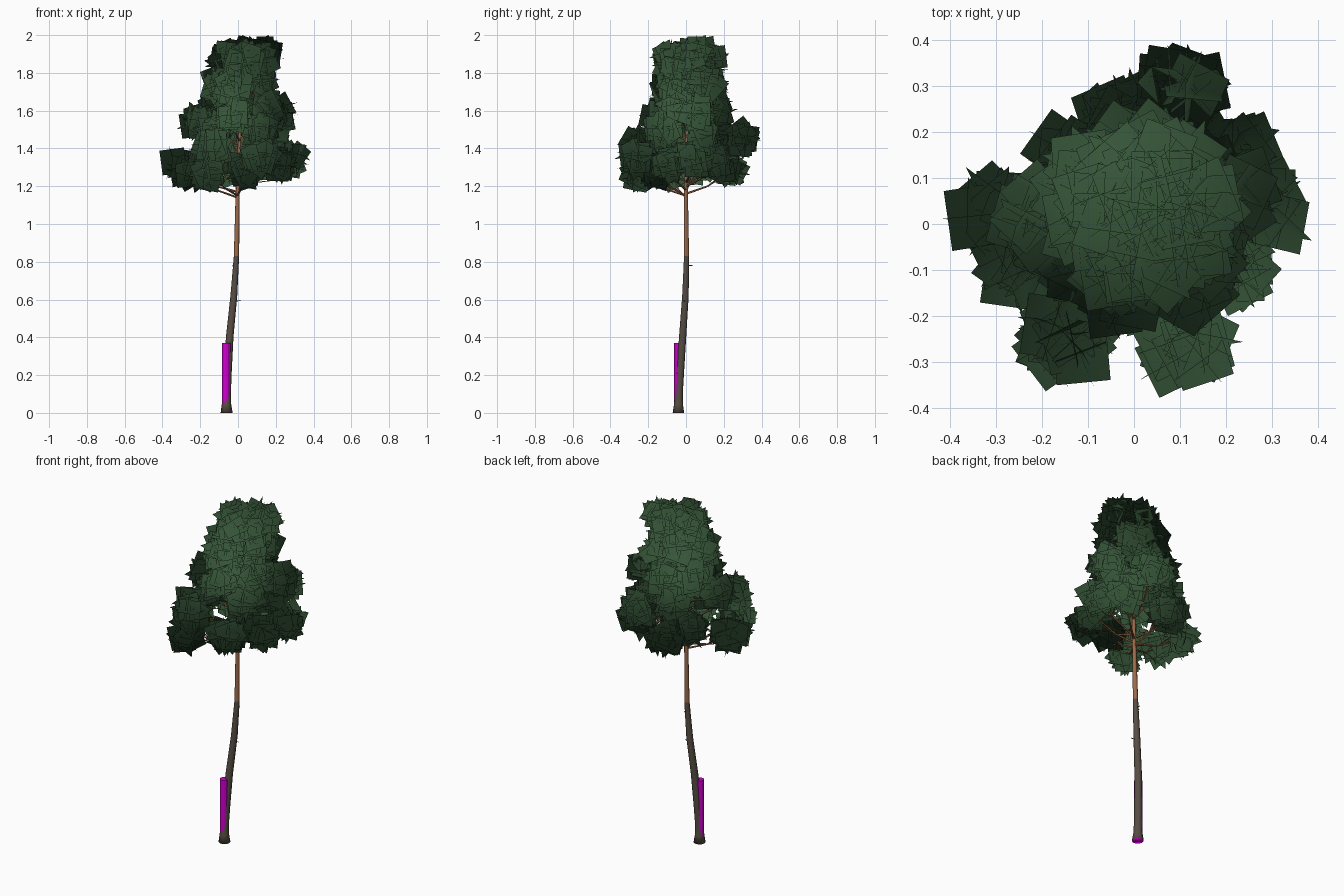
import bpy, bmesh, math, random
from mathutils import Vector, Matrix, Euler

random.seed(11)
cube = bpy.data.objects.get("Cube")
if cube:
    bpy.data.objects.remove(cube, do_unlink=True)


def material(name, rgb):
    m = bpy.data.materials.new(name)
    m.use_nodes = True
    m.diffuse_color = (*rgb, 1)
    m.node_tree.nodes["Principled BSDF"].inputs["Base Color"].default_value = (*rgb, 1)
    return m


NEEDLES = material("needle green", (0.035, 0.088, 0.038))
BARK = material("grey bark", (0.095, 0.075, 0.057))
UPPER = material("orange bark", (0.34, 0.145, 0.065))
MAGENTA = material("magenta", (0.62, 0.0, 0.62))


def finish(bm, name, mats, smooth=False):
    me = bpy.data.meshes.new(name)
    bm.to_mesh(me)
    bm.free()
    for m in mats:
        me.materials.append(m)
    for p in me.polygons:
        p.use_smooth = smooth
    ob = bpy.data.objects.new(name, me)
    bpy.context.scene.collection.objects.link(ob)
    return ob


def tube(bm, path, radii, sides, level=False):
    """Sweep a ring along a path; level keeps the rings horizontal."""
    rings = []
    for i, p in enumerate(path):
        d = Vector(path[min(i + 1, len(path) - 1)]) - Vector(path[max(i - 1, 0)])
        rot = Matrix() if level else d.to_track_quat('Z', 'Y').to_matrix().to_4x4()
        rings.append([bm.verts.new(Vector(p) + rot @ Vector(
            (radii[i] * math.cos(a), radii[i] * math.sin(a), 0)))
            for a in (2 * math.pi * k / sides for k in range(sides))])
    for a, b in zip(rings, rings[1:]):
        for k in range(sides):
            j = (k + 1) % sides
            bm.faces.new((a[k], a[j], b[j], b[k]))
    bm.faces.new(rings[0][::-1])
    bm.faces.new(rings[-1])


# Trunk: grey below, orange above, magenta cut face underneath
trunk_path = [(-.06, -.04, 0), (-.061, -.04, .045), (-.059, -.037, .11),
              (-.054, -.03, .22), (-.044, -.018, .4), (-.022, -.003, .62),
              (-.008, .003, .83), (-.002, 0, 1.15), (.01, .005, 1.5), (.02, .01, 1.82)]
bm = bmesh.new()
tube(bm, trunk_path, [.032, .025, .0215, .021, .02, .018, .014, .011, .008, .003], 10, True)
for f in bm.faces:
    z = f.calc_center_median().z
    f.material_index = 2 if z < .001 else int(z > .83)
finish(bm, "trunk", [BARK, UPPER, MAGENTA], True)

# Short dead twigs on the trunk
bm = bmesh.new()
for a, b in [((-.02, -.003, .59), (.012, -.012, .595)),
             ((-.01, .003, .78), (-.012, .034, .78)),
             ((-.01, .003, .77), (-.032, .004, .78))]:
    tube(bm, [a, b], [.003, .002], 5)
finish(bm, "dead_twigs", [BARK])

# Upright magenta sleeve round the foot
bm = bmesh.new()
tube(bm, [(-.063, -.04, .03), (-.063, -.04, .37)], [.0225, .0225], 12, True)
finish(bm, "trunk_sleeve", [MAGENTA])

# Foliage clump centres, from the lowest tier to the crown
low = [(-.30, .03, 1.30), (.29, .04, 1.35), (-.14, -.24, 1.28), (.11, -.27, 1.36),
       (-.23, -.08, 1.27), (.10, .28, 1.45), (-.02, .23, 1.29), (.20, .16, 1.33),
       (.19, -.09, 1.31), (-.14, .13, 1.34), (.04, -.15, 1.28), (-.13, -.24, 1.42)]
mid = [(-.22, .03, 1.55), (.21, .06, 1.59), (-.03, -.14, 1.57), (.03, .15, 1.60),
       (.13, -.12, 1.50), (-.12, .09, 1.63), (.15, .09, 1.45), (-.12, -.07, 1.48),
       (.14, -.04, 1.63), (-.03, .16, 1.46)]
upper = [(-.03, -.11, 1.72), (-.11, .01, 1.74), (.10, .11, 1.74), (.10, -.05, 1.75),
         (-.03, .10, 1.77), (.02, .0, 1.63)]
crown = [(-.07, .03, 1.875), (.13, .05, 1.885), (.04, -.08, 1.87), (.05, .12, 1.88),
         (.03, .03, 1.89), (.12, -.03, 1.85)]


def trunk_point(z):
    for a, b in zip(trunk_path, trunk_path[1:]):
        if a[2] <= z <= b[2]:
            return Vector(a).lerp(Vector(b), (z - a[2]) / (b[2] - a[2]))
    return Vector(trunk_path[-1])


# Branches rising outward into each clump, with side twigs
bm = bmesh.new()
for c in low + mid + upper + crown:
    tip = Vector(c)
    root = trunk_point(max(1.14, c[2] - .13))
    bend = root.lerp(tip, .5) - Vector((0, 0, .025))
    tube(bm, [root, bend, tip], [.006, .0045, .002], 5)
    for _ in range(2):
        off = Vector([random.uniform(-.05, .05) for _ in range(3)])
        tube(bm, [bend, bend.lerp(tip, .7) + off], [.003, .0015], 4)
finish(bm, "branches", [UPPER])


def outward(p):
    """Soft foliage normal pointing out of the crown."""
    return Vector((p.x, p.y, (p.z - 1.48) * .8)).normalized()


def clump(bm, centre, count, size):
    """Triples of crossed square cards scattered round a centre."""
    for _ in range(count):
        d = Vector([random.gauss(0, 1) for _ in range(3)]).normalized()
        pos = Vector(centre) + d * random.uniform(.025, .055)
        turn = Euler((random.uniform(-.35, .35), random.uniform(-.35, .35),
                      random.uniform(0, math.pi))).to_matrix()
        s = size * random.uniform(.44, .54)
        for axis in range(3):
            u, v = Vector(), Vector()
            u[(axis + 1) % 3] = s
            v[(axis + 2) % 3] = s
            spin = Matrix.Rotation(random.uniform(-.4, .4), 3, u.cross(v))
            u, v = turn @ spin @ u, turn @ spin @ v
            if u.cross(v).dot(outward(pos)) < 0:
                u, v = v, u
            corners = [pos - u - v, pos + u - v, pos + u + v, pos + v - u]
            for p in corners:
                p.z = min(p.z, 2.0)
            bm.faces.new([bm.verts.new(p) for p in corners])


def tier(name, centres, count):
    bm = bmesh.new()
    for c in centres:
        clump(bm, c, count, .125)
    me = finish(bm, name, [NEEDLES], True).data
    me.normals_split_custom_set_from_vertices([outward(v.co) for v in me.vertices])


tier("lower_foliage", low, 10)
tier("middle_foliage", mid, 10)
tier("upper_foliage", upper, 10)
tier("crown_foliage", crown, 9)
